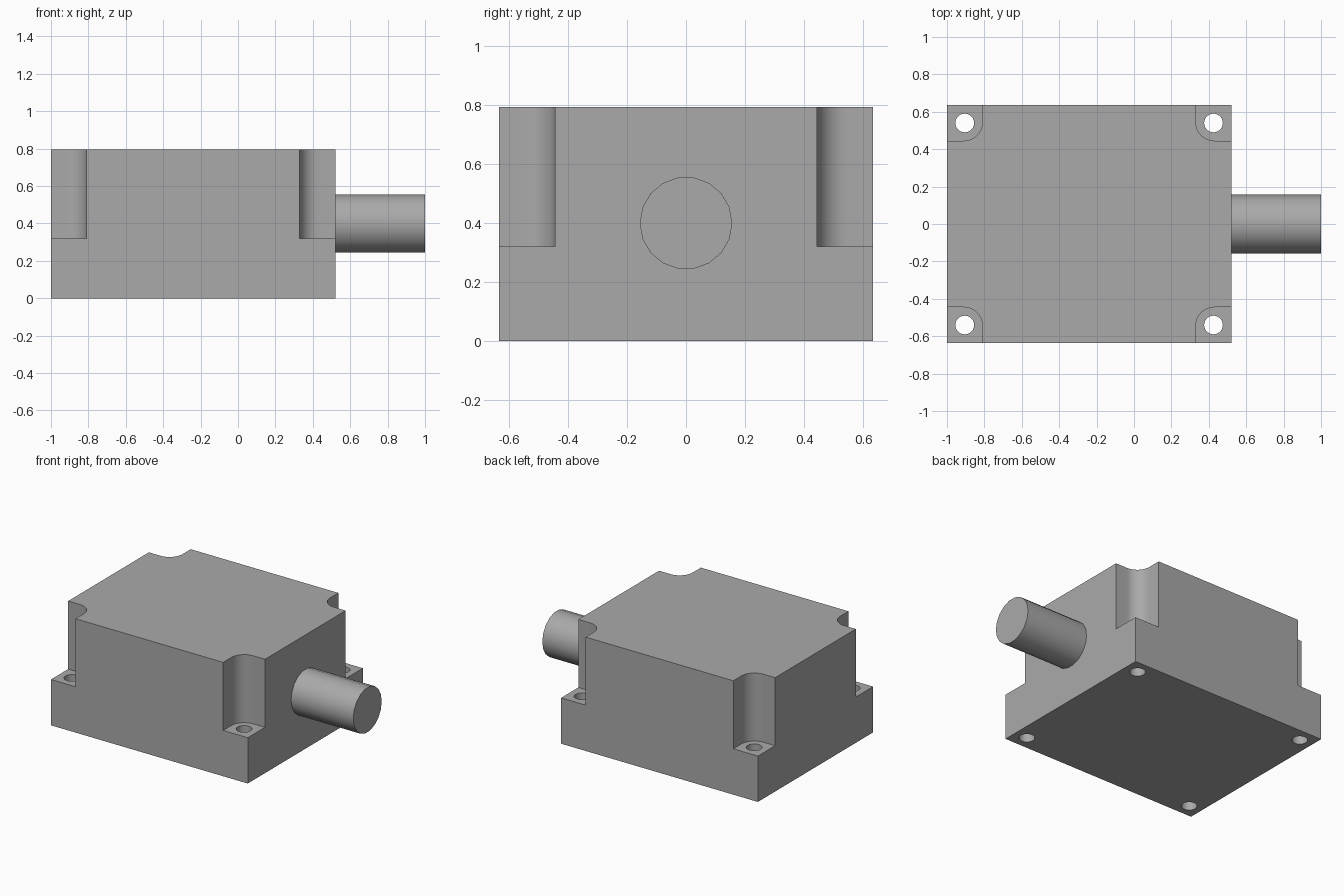
import bpy, bmesh, math
from mathutils import Matrix

cube = bpy.data.objects.get("Cube")
if cube:
    bpy.data.objects.remove(cube, do_unlink=True)

X0, X1, Y, TOP, LEDGE = -1.0, 0.52, 0.635, 0.795, 0.32
NOTCH, ROUND, HOLE = 0.19, 0.1, 0.05
INSET = 0.095
SHAFT_R, SHAFT_Z = 0.157, 0.4

grey = bpy.data.materials.new("housing grey")
grey.use_nodes = True
colour = (0.4, 0.4, 0.4, 1)
grey.diffuse_color = colour
grey.node_tree.nodes["Principled BSDF"].inputs["Base Color"].default_value = colour


def finish(name, bm):
    bmesh.ops.recalc_face_normals(bm, faces=bm.faces)
    mesh = bpy.data.meshes.new(name)
    bm.to_mesh(mesh)
    bm.free()
    mesh.materials.append(grey)
    obj = bpy.data.objects.new(name, mesh)
    bpy.context.collection.objects.link(obj)
    return obj


def prism(bm, points, z0, z1):
    base = bm.faces.new([bm.verts.new((x, y, z0)) for x, y in points])
    new = bmesh.ops.extrude_face_region(bm, geom=[base])["geom"]
    verts = [g for g in new if isinstance(g, bmesh.types.BMVert)]
    bmesh.ops.translate(bm, verts=verts, vec=(0, 0, z1 - z0))


def smooth(obj):
    bpy.ops.object.select_all(action='DESELECT')
    obj.select_set(True)
    bpy.context.view_layer.objects.active = obj
    bpy.ops.object.shade_smooth_by_angle(angle=math.radians(30))


# Corner position and inward direction for each of the four corners
corners = [(cx, cy, sx, sy) for cx, sx in ((X0, 1), (X1, -1))
           for cy, sy in ((-Y, 1), (Y, -1))]

# Housing block
bm = bmesh.new()
prism(bm, [(X0, -Y), (X1, -Y), (X1, Y), (X0, Y)], 0, TOP)
housing = finish("housing", bm)

# Corner recesses with a rounded inner edge
bm = bmesh.new()
c = NOTCH - ROUND
arc = [(c + ROUND * math.cos(a), c + ROUND * math.sin(a))
       for a in (math.pi / 2 * i / 10 for i in range(11))]
profile = [(-0.1, -0.1), (NOTCH, -0.1)] + arc + [(-0.1, NOTCH)]
for cx, cy, sx, sy in corners:
    prism(bm, [(cx + sx * px, cy + sy * py) for px, py in profile], LEDGE, TOP + 0.1)
recess_cutter = finish("recess_cutter", bm)

# Mounting holes through the ledges
bm = bmesh.new()
for cx, cy, sx, sy in corners:
    ring = [(cx + sx * INSET + HOLE * math.cos(a), cy + sy * INSET + HOLE * math.sin(a))
            for a in (math.tau * i / 24 for i in range(24))]
    prism(bm, ring, -0.1, LEDGE + 0.1)
hole_cutter = finish("hole_cutter", bm)

# Cut the housing, then discard the cutters
bpy.context.view_layer.objects.active = housing
for cutter in (recess_cutter, hole_cutter):
    mod = housing.modifiers.new("cut", 'BOOLEAN')
    mod.operation = 'DIFFERENCE'
    mod.solver = 'EXACT'
    mod.object = cutter
    cutter.hide_render = True
    bpy.ops.object.modifier_apply(modifier=mod.name)
    bpy.data.objects.remove(cutter, do_unlink=True)
smooth(housing)

# Cable gland on the side
bm = bmesh.new()
length = 1 - X1
place = Matrix.Translation((X1 + length / 2, 0, SHAFT_Z)) @ Matrix.Rotation(math.pi / 2, 4, 'Y')
bmesh.ops.create_cone(bm, cap_ends=True, segments=18, radius1=SHAFT_R,
                      radius2=SHAFT_R, depth=length, matrix=place)
smooth(finish("cable_gland", bm))
